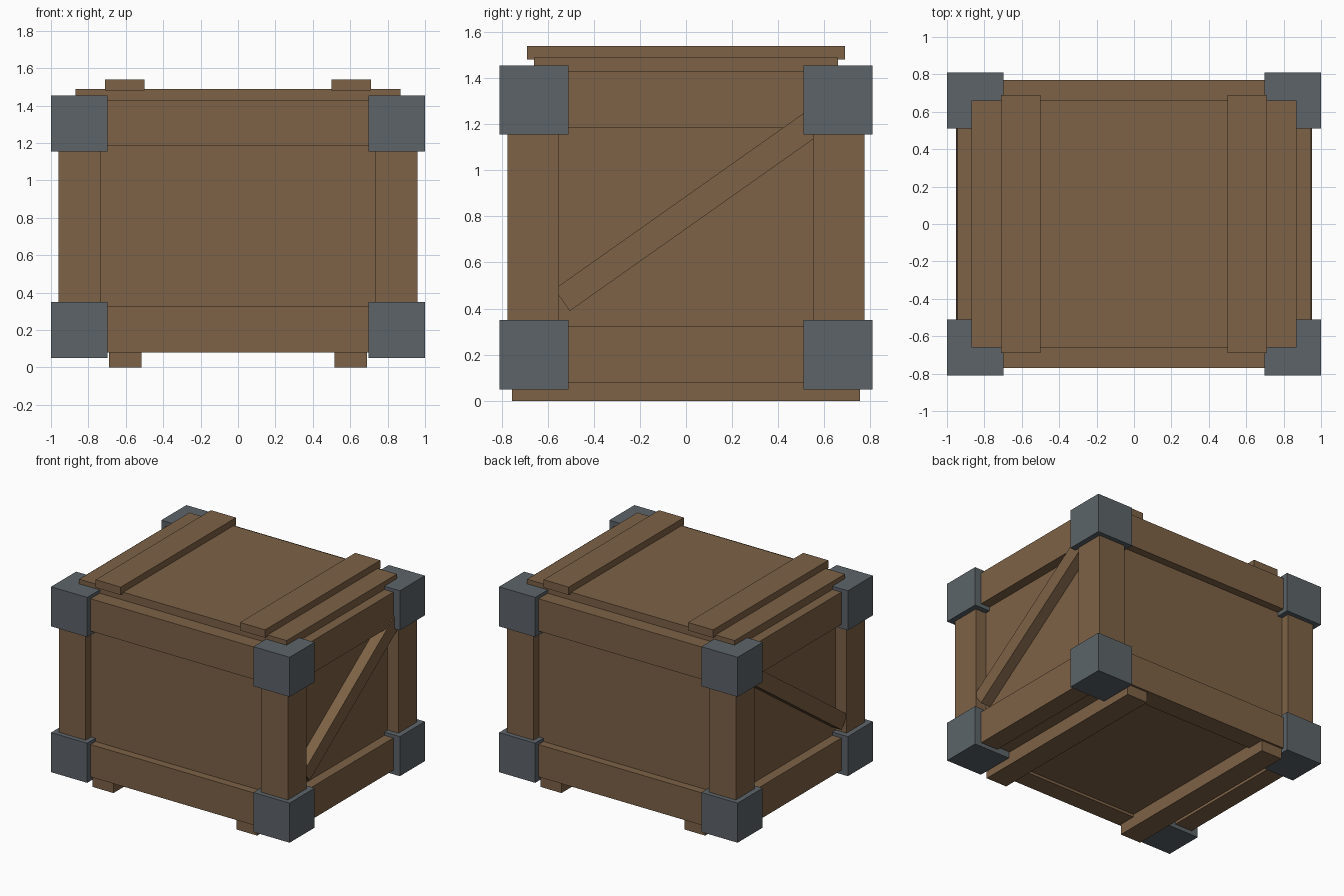
import bpy, math

if "Cube" in bpy.data.objects:
    bpy.data.objects.remove(bpy.data.objects["Cube"], do_unlink=True)


def make_material(name, color):
    m = bpy.data.materials.new(name)
    m.use_nodes = True
    m.diffuse_color = color
    m.node_tree.nodes["Principled BSDF"].inputs["Base Color"].default_value = color
    return m


wood = make_material("brown wood", (0.205, 0.122, 0.061, 1))
metal = make_material("grey metal", (0.107, 0.127, 0.141, 1))


def box(name, xs, ys, zs, mat=wood, tilt=0):
    """Box spanning the given ranges, optionally tilted about x."""
    spans = (xs, ys, zs)
    bpy.ops.mesh.primitive_cube_add(size=1, location=[sum(s) / 2 for s in spans])
    ob = bpy.context.object
    ob.name = name
    ob.scale = [s[1] - s[0] for s in spans]
    bpy.ops.object.transform_apply(location=False, rotation=False, scale=True)
    ob.rotation_euler.x = tilt
    ob.data.materials.append(mat)
    return ob


def side(s, a, b):
    """Range a..b mirrored to the side given by sign s."""
    return sorted((s * a, s * b))


# Inner box, lid
box("inner_box", (-0.87, 0.87), (-0.71, 0.71), (0.1, 1.42))
box("lid", (-0.87, 0.87), (-0.66, 0.66), (1.41, 1.49))

levels = {"lower": (0.08, 0.325), "upper": (1.185, 1.43)}
caps = {"lower": (0.05, 0.35), "upper": (1.155, 1.455)}

for sx, xname in ((1, "left"), (-1, "right")):
    # Lid straps and ground skids
    box(xname + "_lid_strap", side(sx, 0.5, 0.71), (-0.69, 0.69), (1.48, 1.54))
    box(xname + "_skid", side(sx, 0.515, 0.69), (-0.755, 0.755), (0, 0.11))

    # Side rails
    for level, zs in levels.items():
        box(f"{xname}_{level}_rail", side(sx, 0.8, 0.945), (-0.6, 0.6), zs)

    # Diagonal brace rising to the back
    slope = math.atan2(0.706, 1)
    brace = box(xname + "_brace", side(sx, 0.8, 0.953), (-0.69, 0.69),
                (-0.058, 0.058), tilt=slope)
    brace.location.y, brace.location.z = 0.026, 0.835

    # Corner posts with metal caps
    for sy, yname in ((-1, "front"), (1, "back")):
        corner = f"{yname}_{xname}"
        box(corner + "_post", side(sx, 0.735, 0.96), side(sy, 0.55, 0.775), (0.1, 1.4))
        for level, zs in caps.items():
            box(f"{corner}_{level}_cap", side(sx, 0.697, 1), side(sy, 0.51, 0.81),
                zs, metal)

# Front and back rails
for sy, yname in ((-1, "front"), (1, "back")):
    for level, zs in levels.items():
        box(f"{yname}_{level}_rail", (-0.78, 0.78), side(sy, 0.62, 0.77), zs)
